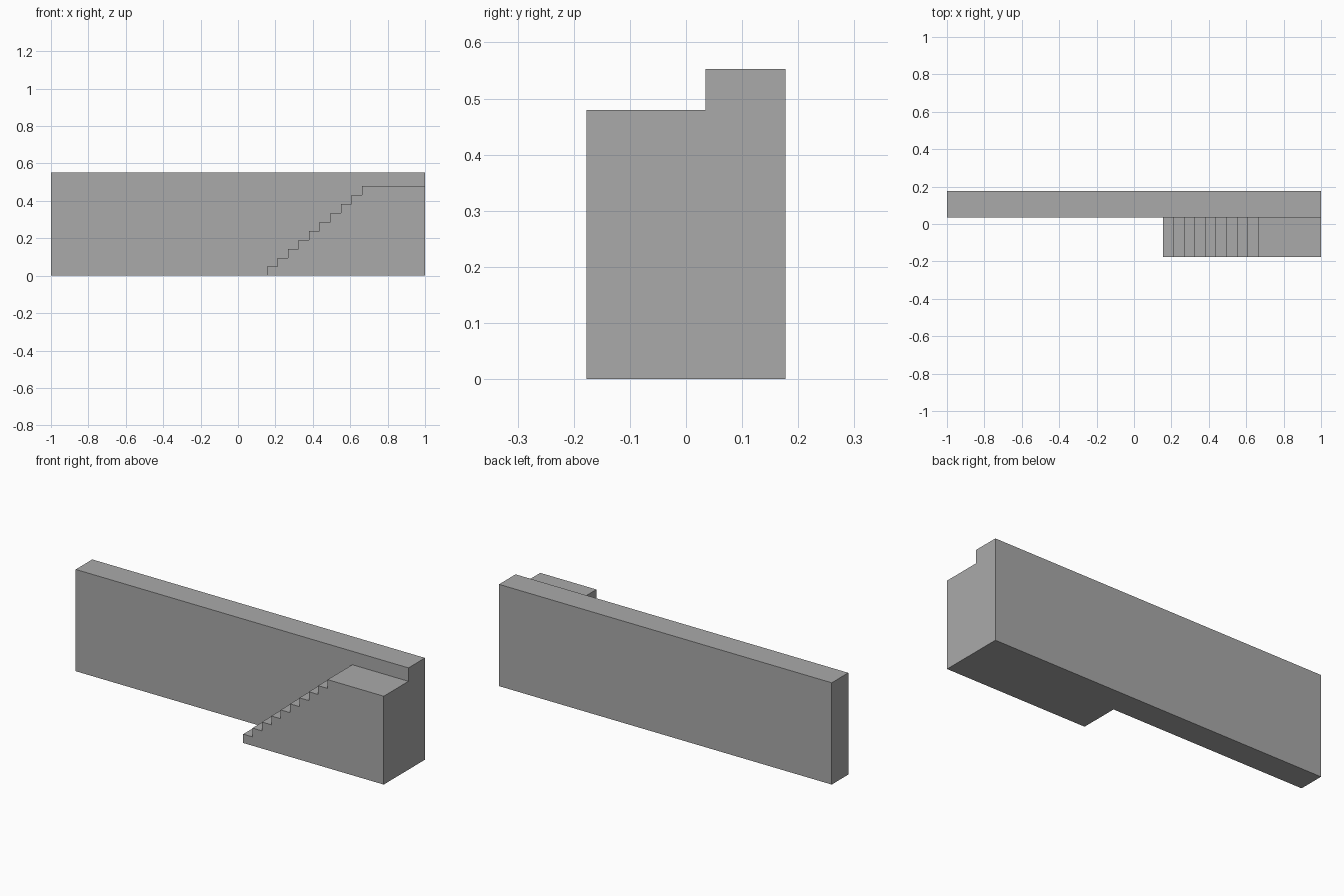
import bpy, bmesh

if "Cube" in bpy.data.objects:
    bpy.data.objects.remove(bpy.data.objects["Cube"])

# Single concrete colour
grey = bpy.data.materials.new("concrete grey")
grey.diffuse_color = (0.4, 0.4, 0.4, 1)
grey.use_nodes = True
grey.node_tree.nodes["Principled BSDF"].inputs["Base Color"].default_value = grey.diffuse_color


def extrude_profile(name, points, y0, y1):
    """Extrude an x/z outline from y0 to y1."""
    bm = bmesh.new()
    face = bm.faces.new([bm.verts.new((x, y0, z)) for x, z in points])
    ext = bmesh.ops.extrude_face_region(bm, geom=[face])
    verts = [g for g in ext["geom"] if isinstance(g, bmesh.types.BMVert)]
    bmesh.ops.translate(bm, verts=verts, vec=(0, y1 - y0, 0))
    bmesh.ops.recalc_face_normals(bm, faces=bm.faces)
    mesh = bpy.data.meshes.new(name)
    bm.to_mesh(mesh)
    bm.free()
    mesh.materials.append(grey)
    obj = bpy.data.objects.new(name, mesh)
    bpy.context.collection.objects.link(obj)
    return obj


# Long platform wall
extrude_profile("wall", [(-1, 0), (1, 0), (1, 0.553), (-1, 0.553)], 0.035, 0.177)

# Staircase with ten steps ending in a landing
STEPS, X0, RUN, TOP = 10, 0.155, 0.0564, 0.48
outline = [(1, 0), (X0, 0)]
for i in range(STEPS):
    z = TOP * (i + 1) / STEPS
    outline.append((X0 + i * RUN, z))
    outline.append((X0 + (i + 1) * RUN if i < STEPS - 1 else 1, z))
extrude_profile("staircase", outline, -0.177, 0.036)
